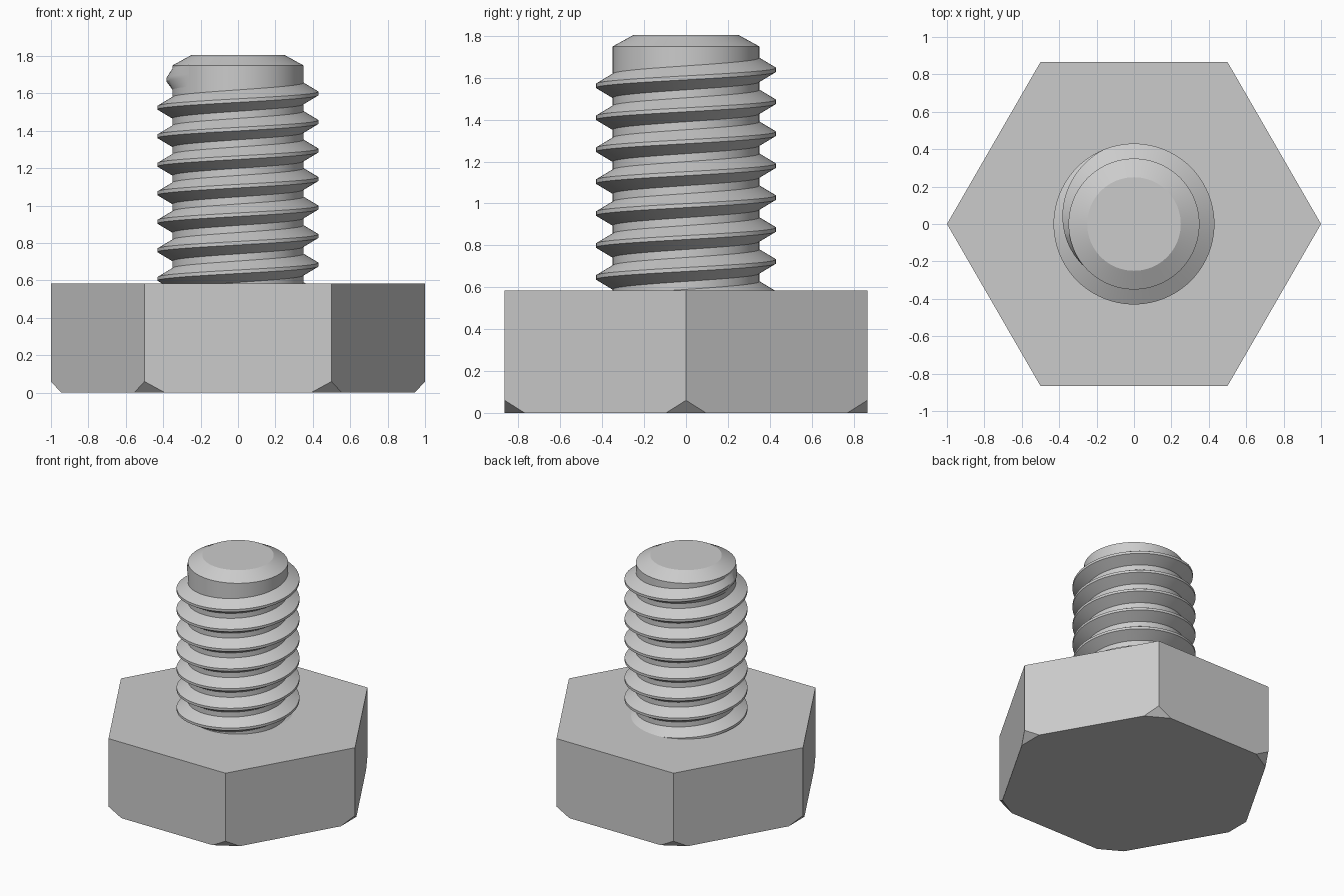
import bpy, bmesh, math
from mathutils import Vector

cube = bpy.data.objects.get("Cube")
if cube:
    bpy.data.objects.remove(cube, do_unlink=True)

HEAD_TOP = 0.585
ROOT, CREST, PITCH = 0.35, 0.43, 0.1525
STEPS = 96                      # segments per turn

steel = bpy.data.materials.new("steel grey")
steel.use_nodes = True
steel.diffuse_color = (0.6, 0.6, 0.6, 1)
steel.node_tree.nodes["Principled BSDF"].inputs["Base Color"].default_value = (0.6, 0.6, 0.6, 1)


def polar(r, a, z):
    return Vector((r * math.cos(a), r * math.sin(a), z))


def finish(name, bm, smooth=False):
    bmesh.ops.recalc_face_normals(bm, faces=bm.faces[:])
    mesh = bpy.data.meshes.new(name)
    bm.to_mesh(mesh)
    bm.free()
    mesh.materials.append(steel)
    obj = bpy.data.objects.new(name, mesh)
    bpy.context.collection.objects.link(obj)
    if smooth:
        bpy.ops.object.select_all(action='DESELECT')
        obj.select_set(True)
        bpy.context.view_layer.objects.active = obj
        bpy.ops.object.shade_smooth_by_angle(angle=math.radians(25))
    return obj


def loft(bm, rings, closed_path):
    """Skin a list of vertex rings; each ring is a closed loop."""
    rings = [[bm.verts.new(p) for p in ring] for ring in rings]
    n = len(rings[0])
    for a, b in zip(rings, rings[1:]):
        for j in range(n):
            k = (j + 1) % n
            bm.faces.new((a[j], a[k], b[k], b[j]))
    if not closed_path:
        bm.faces.new(rings[0])
        bm.faces.new(rings[-1])


# Hexagonal head with a flat cut at each lower corner
bm = bmesh.new()
corners = [math.radians(60 * i) for i in range(6)]
loft(bm, [[polar(1, a, z) for a in corners] for z in (0, HEAD_TOP)], False)
for a in corners:
    bmesh.ops.bisect_plane(
        bm, geom=bm.verts[:] + bm.edges[:] + bm.faces[:], dist=1e-5,
        plane_co=polar(1, a, 0.06), plane_no=polar(0.06, a, -0.055),
        clear_outer=True)
    bmesh.ops.holes_fill(bm, edges=[e for e in bm.edges if e.is_boundary])
finish("hex_head", bm)

# Shank core with chamfered tip
bm = bmesh.new()
profile = [(ROOT, HEAD_TOP), (ROOT, 1.75), (0.25, 1.805)]
loft(bm, [[polar(r, math.tau * i / STEPS, z) for i in range(STEPS)]
          for r, z in profile], False)
finish("shank_core", bm, True)

# Helical thread, fading into the core at its upper end
bm = bmesh.new()
base, flat = PITCH * 0.375, PITCH / 16
first, fade, last = -int(7.25 * STEPS), 30, 59
rings = []
for i in range(first, last + 1):
    a = math.tau * i / STEPS
    z = 1.60 + PITCH * i / STEPS
    t = max(0, (i - fade) / (last - fade))
    crest = CREST + (ROOT - CREST) * t
    rings.append([polar(r, a, z + dz) for r, dz in (
        (ROOT - 0.02, -base), (ROOT, -base), (crest, -flat),
        (crest, flat), (ROOT, base), (ROOT - 0.02, base))])
loft(bm, rings, False)
bmesh.ops.bisect_plane(
    bm, geom=bm.verts[:] + bm.edges[:] + bm.faces[:], dist=1e-5,
    plane_co=(0, 0, HEAD_TOP), plane_no=(0, 0, 1), clear_inner=True)
finish("screw_thread", bm, True)
